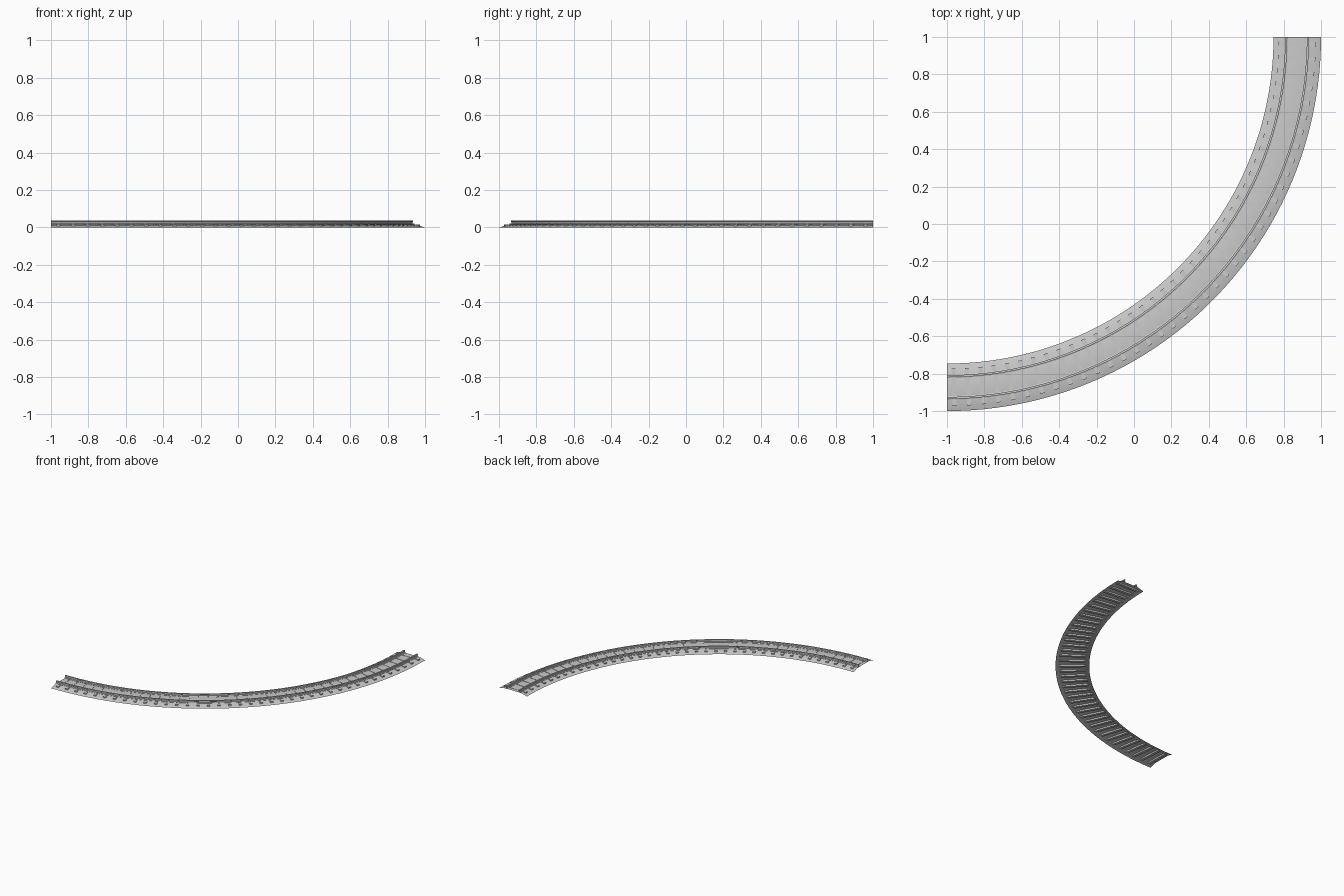
import bpy, bmesh, math
from mathutils import Matrix, Vector

if "Cube" in bpy.data.objects:
    bpy.data.objects.remove(bpy.data.objects["Cube"])

CX, CY = -1.0, 1.0        # centre of the bend
ARC = math.pi / 2
SEGS = 48
SLEEPERS = 39
R_RAILS = {"inner_rail": 1.814, "outer_rail": 1.930}


def finish(name, bm, smooth=True):
    mesh = bpy.data.meshes.new(name)
    bm.to_mesh(mesh)
    bm.free()
    ob = bpy.data.objects.new(name, mesh)
    bpy.context.collection.objects.link(ob)
    if smooth:
        bpy.ops.object.select_all(action='DESELECT')
        ob.select_set(True)
        bpy.context.view_layer.objects.active = ob
        bpy.ops.object.shade_smooth_by_angle(angle=math.radians(25))
    return ob


def sweep(name, profile, closed):
    """Sweep a (radius, z) profile around the quarter bend."""
    bm = bmesh.new()
    rings = []
    for i in range(SEGS + 1):
        a = -ARC + ARC * i / SEGS
        rings.append([bm.verts.new((CX + r * math.cos(a), CY + r * math.sin(a), z))
                      for r, z in profile])
    n = len(profile)
    for p, q in zip(rings, rings[1:]):
        for j in range(n if closed else n - 1):
            k = (j + 1) % n
            bm.faces.new((p[j], q[j], q[k], p[k]))
    if closed:
        bm.faces.new(rings[0])
        bm.faces.new(rings[-1][::-1])
        bmesh.ops.recalc_face_normals(bm, faces=bm.faces)
    else:
        bm.normal_update()
        if sum(f.normal.z for f in bm.faces) < 0:
            bmesh.ops.reverse_faces(bm, faces=bm.faces)
    return finish(name, bm)


def repeat_boxes(name, boxes):
    """Boxes (r0, r1, width, z0, z1) repeated at every sleeper position."""
    bm = bmesh.new()
    for i in range(SLEEPERS):
        a = -ARC + ARC * (i + 0.5) / SLEEPERS
        turn = Matrix.Translation((CX, CY, 0)) @ Matrix.Rotation(a, 4, 'Z')
        for r0, r1, w, z0, z1 in boxes:
            m = (turn @ Matrix.Translation(((r0 + r1) / 2, 0, (z0 + z1) / 2))
                 @ Matrix.Diagonal((r1 - r0, w, z1 - z0, 1)))
            bmesh.ops.create_cube(bm, size=1, matrix=m)
    return finish(name, bm, smooth=False)


# Ballast bed: open-bottomed shell with sloping shoulders
sweep("ballast_bed", [(1.746, 0), (1.795, 0.0135), (1.873, 0.0145),
                      (1.951, 0.0135), (2.0, 0)], closed=False)

# Sleepers
repeat_boxes("sleepers", [(1.773, 1.973, 0.022, 0.002, 0.0165)])

# Rails: foot, web and head section
half = [(0.010, 0.0165), (0.010, 0.0185), (0.0025, 0.021),
        (0.0025, 0.029), (0.0055, 0.031), (0.0055, 0.036)]
for name, r in R_RAILS.items():
    section = [(r + d, z) for d, z in half] + [(r - d, z) for d, z in reversed(half)]
    sweep(name, section, closed=True)

# Rail fasteners on both sides of each rail
clips = []
for r in R_RAILS.values():
    for s in (-1, 1):
        c = r + s * 0.0095
        clips.append((c - 0.004, c + 0.004, 0.009, 0.016, 0.0215))
repeat_boxes("rail_fasteners", clips)
